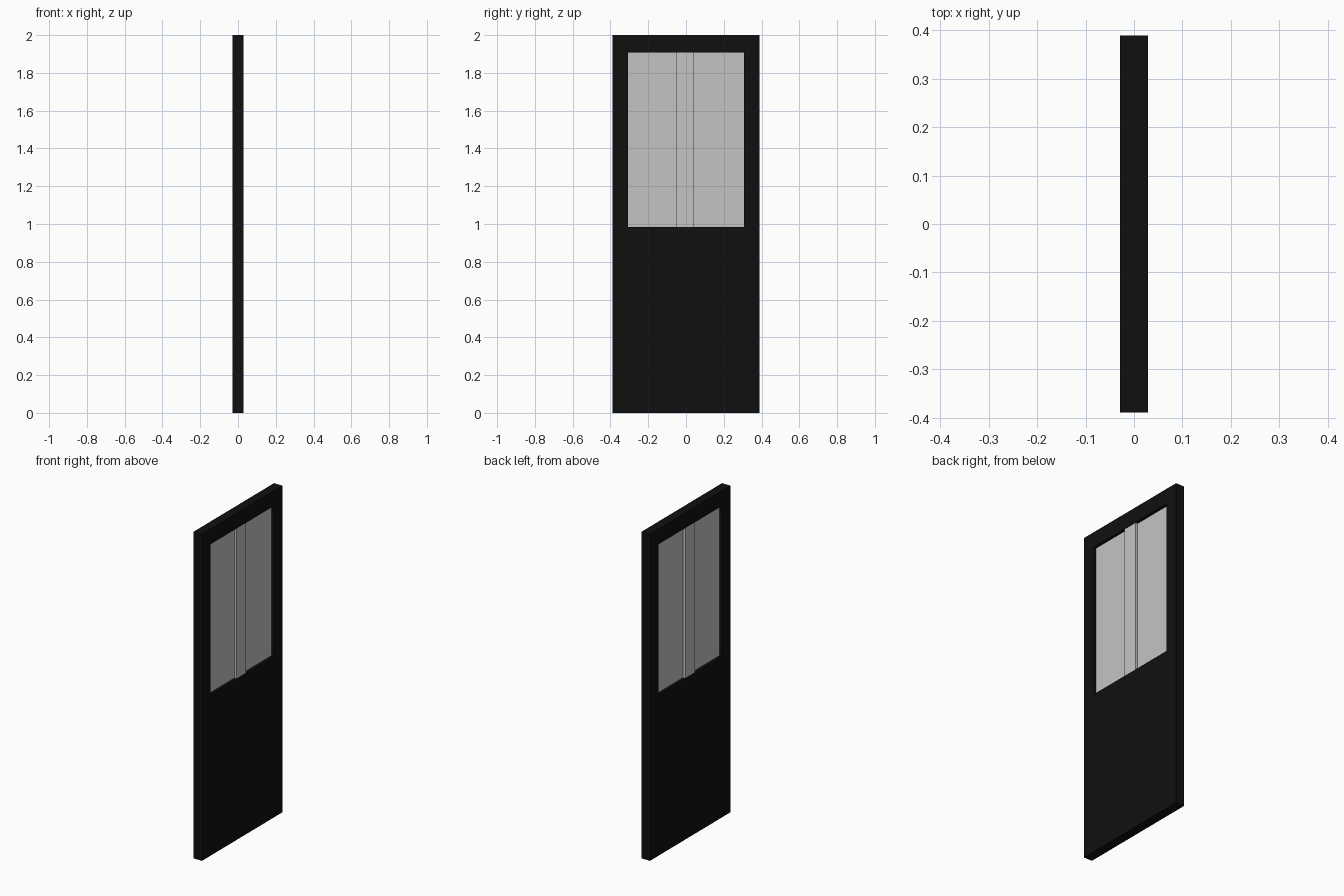
import bpy

cube = bpy.data.objects.get("Cube")
if cube:
    bpy.data.objects.remove(cube, do_unlink=True)


def material(name, value):
    mat = bpy.data.materials.new(name)
    mat.use_nodes = True
    colour = (value, value, value, 1)
    mat.diffuse_color = colour
    mat.node_tree.nodes["Principled BSDF"].inputs["Base Color"].default_value = colour
    return mat


def box(name, depth, y_range, z_range, mat):
    """Box centred on x, spanning the given y and z ranges."""
    (y0, y1), (z0, z1) = y_range, z_range
    bpy.ops.mesh.primitive_cube_add(size=1, location=(0, (y0 + y1) / 2, (z0 + z1) / 2))
    obj = bpy.context.object
    obj.name = name
    obj.scale = (depth, y1 - y0, z1 - z0)
    bpy.ops.object.transform_apply(location=False, rotation=False, scale=True)
    obj.data.materials.append(mat)
    return obj


black = material("black", 0.005)
grey = material("light grey", 0.55)

HALF, OPEN = 0.389, 0.307        # half widths of the door and its window
SILL, HEAD, TOP = 0.985, 1.907, 2.0
DEPTH = 0.057

# Door leaf around the window opening
box("lower_panel", DEPTH, (-HALF, HALF), (0, SILL), black)
box("top_rail", DEPTH, (-HALF, HALF), (HEAD, TOP), black)
box("front_stile", DEPTH, (-HALF, -OPEN), (SILL, HEAD), black)
box("back_stile", DEPTH, (OPEN, HALF), (SILL, HEAD), black)

# Recessed pane with a raised upright strip on both faces
box("window_pane", 0.021, (-OPEN, OPEN), (SILL, HEAD), grey)
box("window_strip", 0.051, (-0.051, 0.043), (SILL, HEAD), grey)
